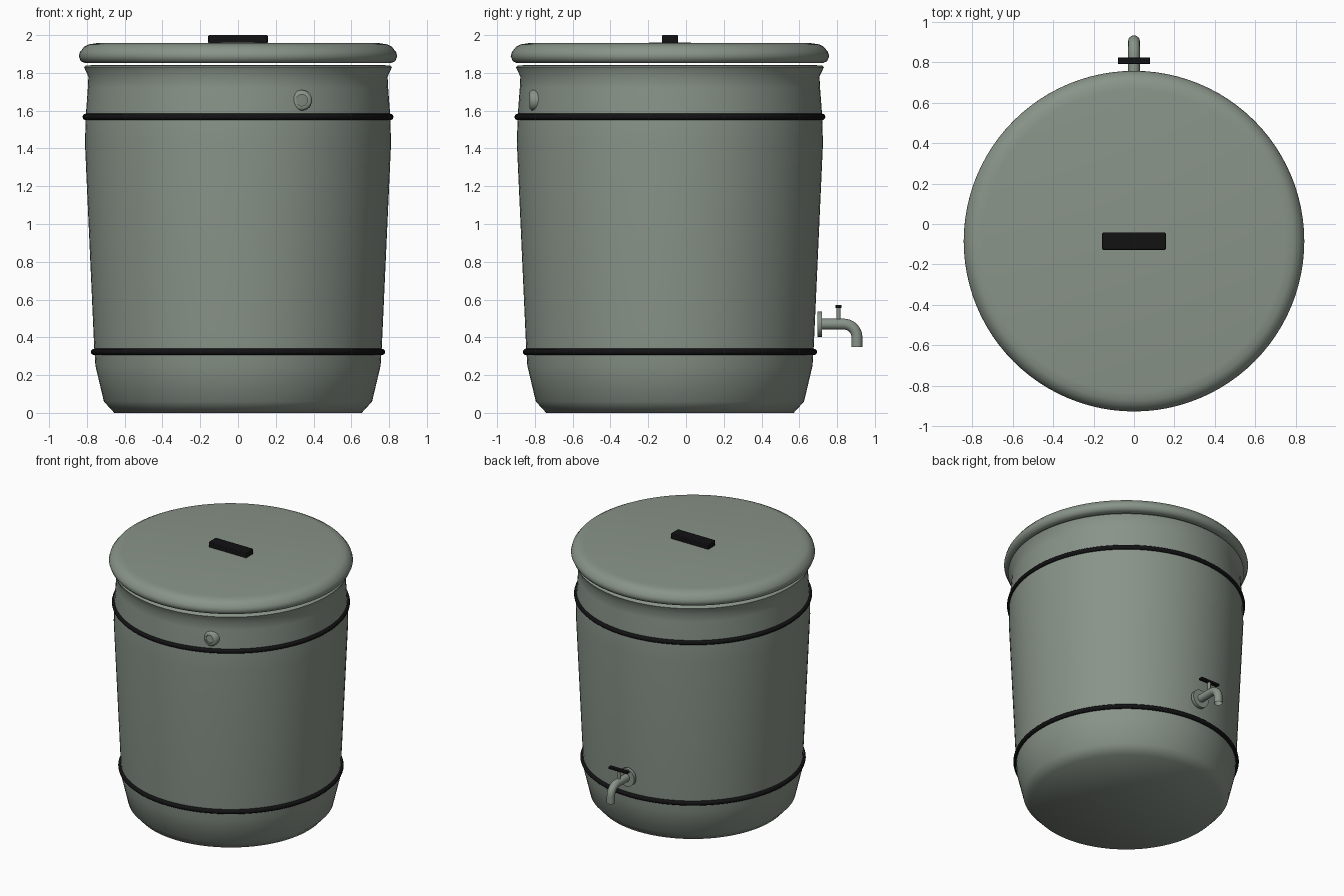
import bpy, math
from mathutils import Matrix

cube = bpy.data.objects.get("Cube")
if cube:
    bpy.data.objects.remove(cube)

AXIS_Y = -0.085   # barrel axis
TAP_Z = 0.47


def material(name, colour, roughness):
    m = bpy.data.materials.new(name)
    m.use_nodes = True
    m.diffuse_color = (*colour, 1)
    bsdf = m.node_tree.nodes["Principled BSDF"]
    bsdf.inputs["Base Color"].default_value = (*colour, 1)
    bsdf.inputs["Roughness"].default_value = roughness
    return m


green = material("grey green", (0.25, 0.295, 0.25), 0.6)
black = material("black", (0.006, 0.006, 0.007), 0.6)


def finish(name, mat, angle=40):
    ob = bpy.context.object
    ob.name = name
    ob.data.materials.append(mat)
    bpy.ops.object.shade_smooth_by_angle(angle=math.radians(angle))
    return ob


def lathe(name, profile, location, mat, axis="Z", angle=40, steps=96):
    """Spin (radius, height) points into a solid; radius 0 closes to a point."""
    verts, faces, rings = [], [], []
    for r, z in profile:
        start = len(verts)
        count = steps if r > 0 else 1
        for i in range(count):
            a = math.tau * i / steps
            verts.append((r * math.cos(a), r * math.sin(a), z))
        rings.append([start + i % count for i in range(steps)])
    for low, high in zip(rings, rings[1:]):
        for i in range(steps):
            j = (i + 1) % steps
            face = [low[i], low[j], high[j], high[i]]
            faces.append(list(dict.fromkeys(face)))
    mesh = bpy.data.meshes.new(name)
    mesh.from_pydata(verts, [], faces)
    if axis == "Y":
        mesh.transform(Matrix.Rotation(-math.pi / 2, 4, "X"))
    ob = bpy.data.objects.new(name, mesh)
    ob.location = location
    bpy.context.collection.objects.link(ob)
    bpy.ops.object.select_all(action="DESELECT")
    bpy.context.view_layer.objects.active = ob
    ob.select_set(True)
    return finish(name, mat, angle)


def box(name, size, location, mat, bevel):
    bpy.ops.mesh.primitive_cube_add(size=1, location=location)
    bpy.context.object.data.transform(Matrix.Diagonal((*size, 1)))
    ob = finish(name, mat)
    mod = ob.modifiers.new("soft edges", "BEVEL")
    mod.width, mod.segments = bevel, 2
    return ob


# Barrel with flared rim and inner wall
lathe("barrel", [(0, 0), (0.655, 0), (0.71, 0.06), (0.755, 0.25), (0.762, 0.36),
                 (0.81, 1.42), (0.807, 1.56), (0.795, 1.72), (0.792, 1.78), (0.815, 1.83),
                 (0.808, 1.838), (0.75, 1.843), (0.75, 1.75), (0.72, 0.3), (0.65, 0.04), (0, 0.04)],
      (0, AXIS_Y, 0), green, angle=60)

# Lid with rounded lip, and its grip
lathe("lid", [(0, 1.852), (0.81, 1.852), (0.832, 1.862), (0.843, 1.888), (0.837, 1.91),
              (0.815, 1.938), (0.79, 1.951), (0.75, 1.957), (0, 1.96)],
      (0, AXIS_Y, 0), green, angle=60)
box("lid_grip", (0.315, 0.085, 0.045), (0, AXIS_Y, 1.9775), black, 0.005)

# Hoops around the barrel
for name, radius, z in (("lower_hoop", 0.762, 0.323), ("upper_hoop", 0.806, 1.567)):
    bpy.ops.mesh.primitive_torus_add(location=(0, AXIS_Y, z), major_radius=radius,
                                     minor_radius=0.017, major_segments=96, minor_segments=12)
    finish(name, black, 60)

# Overflow outlet, a short tube half sunk in the wall
lathe("overflow_outlet", [(0.03, 0.1), (0.03, 0), (0.043, 0), (0.054, 0.01), (0.054, 0.1)],
      (0.338, -0.828, 1.655), green, axis="Y", angle=50, steps=32)

# Tap: flange, bent spout, stem and lever
lathe("tap_flange", [(0, 0), (0.067, 0), (0.067, 0.025), (0, 0.025)],
      (0, 0.695, TAP_Z), green, axis="Y", steps=32)

curve = bpy.data.curves.new("tap_spout", "CURVE")
curve.dimensions = "3D"
curve.bevel_depth, curve.bevel_resolution = 0.029, 6
path = [(0.71, TAP_Z), (0.835, TAP_Z)]
path += [(0.835 + 0.07 * math.sin(a), TAP_Z - 0.07 + 0.07 * math.cos(a))
         for a in (math.pi / 2 * k / 8 for k in range(1, 9))]
path.append((0.905, 0.35))
spline = curve.splines.new("POLY")
spline.points.add(len(path) - 1)
for point, (y, z) in zip(spline.points, path):
    point.co = (0, y, z, 1)
spout = bpy.data.objects.new("tap_spout", curve)
bpy.context.collection.objects.link(spout)
bpy.ops.object.select_all(action="DESELECT")
bpy.context.view_layer.objects.active = spout
spout.select_set(True)
bpy.ops.object.convert(target="MESH")
finish("tap_spout", green)

bpy.ops.mesh.primitive_cylinder_add(vertices=20, radius=0.011, depth=0.08, location=(0, 0.808, 0.52))
finish("tap_stem", green)
box("tap_lever", (0.16, 0.033, 0.016), (0, 0.808, 0.563), black, 0.004)
